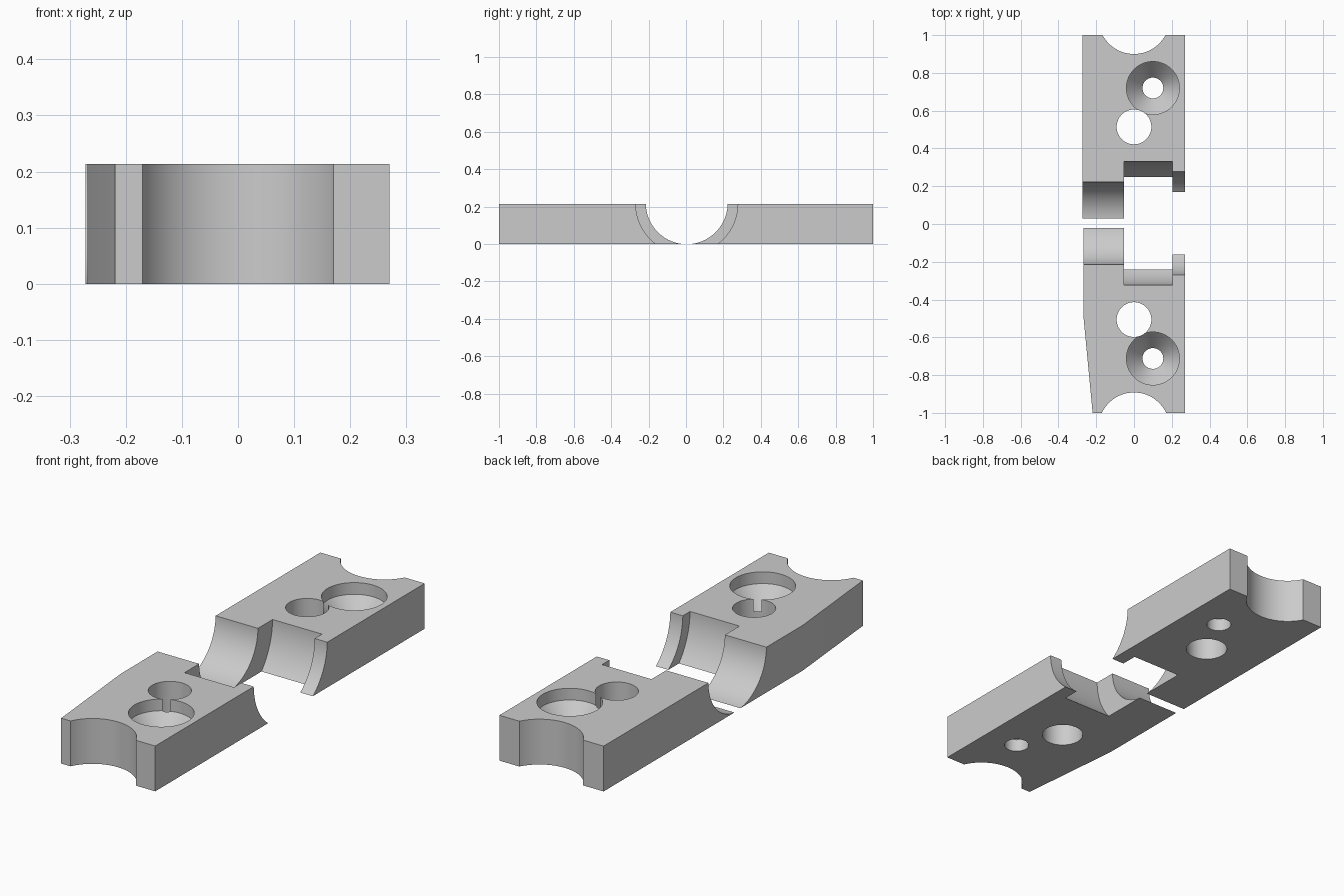
import bpy, bmesh, math
from mathutils import Matrix, Vector

if "Cube" in bpy.data.objects:
    bpy.data.objects.remove(bpy.data.objects["Cube"], do_unlink=True)

H = 0.213        # block height
MID = 0.004      # y of the seam the two halves mirror about
SEGMENTS = 96

grey = bpy.data.materials.new("plain grey")
grey.use_nodes = True
grey.diffuse_color = (0.6, 0.6, 0.6, 1)
grey.node_tree.nodes["Principled BSDF"].inputs["Base Color"].default_value = (0.6, 0.6, 0.6, 1)


def to_object(name, bm):
    bmesh.ops.recalc_face_normals(bm, faces=bm.faces)
    mesh = bpy.data.meshes.new(name)
    bm.to_mesh(mesh)
    bm.free()
    mesh.materials.append(grey)
    obj = bpy.data.objects.new(name, mesh)
    bpy.context.collection.objects.link(obj)
    return obj


def slab(name, outline):
    """Extrude a plan outline up to the block height."""
    bm = bmesh.new()
    face = bm.faces.new([bm.verts.new((x, y, 0)) for x, y in outline])
    top = bmesh.ops.extrude_face_region(bm, geom=[face])["geom"]
    bmesh.ops.translate(bm, vec=(0, 0, H),
                        verts=[v for v in top if isinstance(v, bmesh.types.BMVert)])
    return to_object(name, bm)


def lathe(name, profile, matrix):
    """Closed solid turned about local z from (radius, height) pairs."""
    bm = bmesh.new()
    rings = []
    for r, h in profile:
        angles = [math.tau * i / SEGMENTS for i in range(SEGMENTS)]
        rings.append([bm.verts.new((r * math.cos(a), r * math.sin(a), h)) for a in angles])
    for low, high in zip(rings, rings[1:]):
        for i in range(SEGMENTS):
            j = (i + 1) % SEGMENTS
            bm.faces.new((low[i], low[j], high[j], high[i]))
    bm.faces.new(rings[0])
    bm.faces.new(rings[-1])
    bm.transform(matrix)
    obj = to_object(name, bm)
    obj.hide_render = True
    return obj


def upright(name, profile, x, y):
    return lathe(name, profile, Matrix.Translation(Vector((x, y, 0))))


def finish(block, cutters):
    """Subtract the cutters, then smooth the curved walls."""
    bpy.ops.object.select_all(action='DESELECT')
    block.select_set(True)
    bpy.context.view_layer.objects.active = block
    for cutter in cutters:
        mod = block.modifiers.new(cutter.name, 'BOOLEAN')
        mod.operation = 'DIFFERENCE'
        mod.solver = 'EXACT'
        mod.object = cutter
        bpy.ops.object.modifier_apply(modifier=mod.name)
        bpy.data.objects.remove(cutter, do_unlink=True)
    bpy.ops.object.shade_smooth_by_angle(angle=math.radians(30))


# Plan outlines; the front block tapers on its right side
outlines = {
    "back_clamp_block": (1, [(-0.272, 0.006), (0.27, 0.006), (0.27, 1), (-0.272, 1)]),
    "front_clamp_block": (-1, [(-0.268, 0.002), (-0.268, -0.485), (-0.219, -1),
                               (0.27, -1), (0.27, 0.002)]),
}

# Stepped bore (turned along x), straight hole, countersunk screw hole, end scoop
bore = [(0.2185, -0.4), (0.2185, -0.052), (0.327, -0.052),
        (0.327, 0.205), (0.273, 0.205), (0.273, 0.4)]
straight = [(0.092, -0.1), (0.092, H + 0.1)]
countersunk = [(0.055, -0.1), (0.055, 0.06), (0.14, 0.158), (0.14, H + 0.1)]
scoop = [(0.188, -0.1), (0.188, H + 0.1)]

for name, (side, outline) in outlines.items():
    block = slab(name, outline)
    bore_place = Matrix.Translation(Vector((0, MID, 0.217))) @ Matrix.Rotation(math.pi / 2, 4, 'Y')
    finish(block, [
        lathe("bore_cutter", bore, bore_place),
        upright("hole_cutter", straight, 0, MID + side * 0.510),
        upright("screw_cutter", countersunk, 0.1, MID + side * 0.716),
        upright("scoop_cutter", scoop, 0, MID + side * 1.084),
    ])
